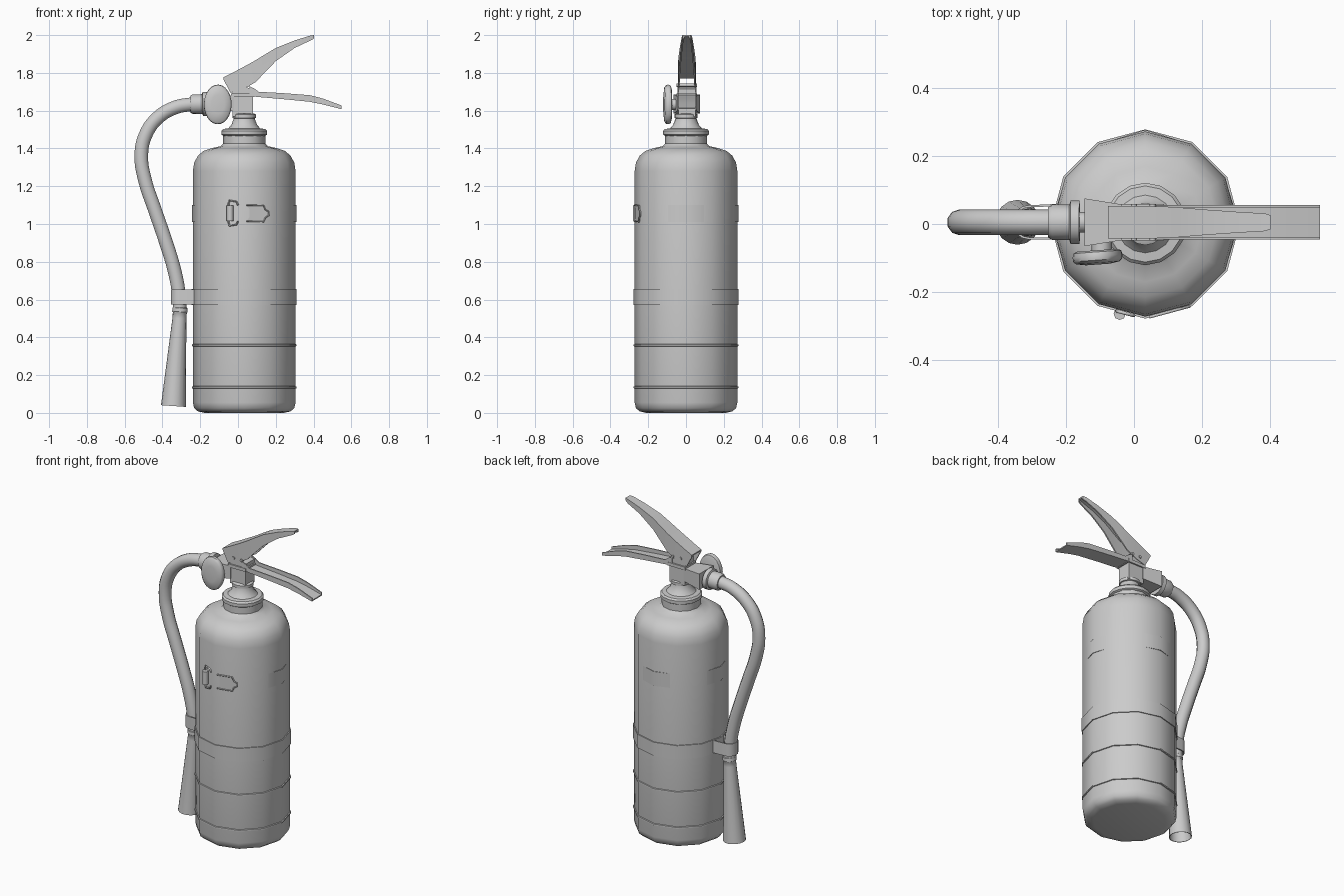
import bpy, bmesh, math
from mathutils import Vector

if "Cube" in bpy.data.objects:
    bpy.data.objects.remove(bpy.data.objects["Cube"])

grey = bpy.data.materials.new("plain grey")
grey.use_nodes = True
grey.diffuse_color = (0.6, 0.6, 0.6, 1)
grey.node_tree.nodes["Principled BSDF"].inputs["Base Color"].default_value = (0.6, 0.6, 0.6, 1)

AXIS_X = 0.033   # tank axis
HOSE_Y = 0.005   # lever and hose centre plane


def finish(obj, angle=40):
    obj.data.materials.append(grey)
    bpy.ops.object.select_all(action='DESELECT')
    obj.select_set(True)
    bpy.context.view_layer.objects.active = obj
    bpy.ops.object.shade_smooth_by_angle(angle=math.radians(angle))
    return obj


def loft(name, rings, caps=True, loop=False, angle=40):
    """Skin a list of equal closed rings of points."""
    bm = bmesh.new()
    rows = [[bm.verts.new(p) for p in ring] for ring in rings]
    n = len(rows[0])
    pairs = list(zip(rows, rows[1:])) + ([(rows[-1], rows[0])] if loop else [])
    for a, b in pairs:
        for i in range(n):
            j = (i + 1) % n
            bm.faces.new((a[i], a[j], b[j], b[i]))
    if caps and not loop:
        bm.faces.new(rows[0])
        bm.faces.new(rows[-1])
    bmesh.ops.recalc_face_normals(bm, faces=bm.faces)
    mesh = bpy.data.meshes.new(name)
    bm.to_mesh(mesh)
    bm.free()
    obj = bpy.data.objects.new(name, mesh)
    bpy.context.collection.objects.link(obj)
    return finish(obj, angle)


def lathe(name, profile, origin=(AXIS_X, 0, 0), axis=(0, 0, 1), seg=12, squash=1, loop=False):
    """Turn (radius, height) points about an axis; squash narrows it along x."""
    q = Vector((0, 0, 1)).rotation_difference(Vector(axis).normalized())
    rings = []
    for r, h in profile:
        turn = [math.tau * i / seg for i in range(seg)]
        pts = [q @ Vector((r * math.cos(t), r * math.sin(t), h)) for t in turn]
        rings.append([Vector(origin) + Vector((p.x * squash, p.y, p.z)) for p in pts])
    return loft(name, rings, loop=loop)


def band(name, radius, low, high, thick):
    return lathe(name, [(radius - thick, low), (radius, low), (radius, high),
                        (radius - thick, high)], loop=True)


def tube(name, points, radius, cyclic=False, bezier=False, steps=2):
    curve = bpy.data.curves.new(name, 'CURVE')
    curve.dimensions = '3D'
    curve.bevel_depth = radius
    curve.bevel_resolution = steps
    curve.use_fill_caps = True
    curve.resolution_u = 5
    spline = curve.splines.new('BEZIER' if bezier else 'POLY')
    if bezier:
        spline.bezier_points.add(len(points) - 1)
        for bp, p in zip(spline.bezier_points, points):
            bp.co = p
            bp.handle_left_type = bp.handle_right_type = 'AUTO'
    else:
        spline.points.add(len(points) - 1)
        for sp, p in zip(spline.points, points):
            sp.co = (*p, 1)
    spline.use_cyclic_u = cyclic
    temp = bpy.data.objects.new(name, curve)
    bpy.context.collection.objects.link(temp)
    bpy.context.view_layer.update()
    mesh = bpy.data.meshes.new_from_object(temp.evaluated_get(bpy.context.evaluated_depsgraph_get()))
    bpy.data.objects.remove(temp)
    mesh.materials.clear()
    obj = bpy.data.objects.new(name, mesh)
    bpy.context.collection.objects.link(obj)
    return finish(obj, 60)


def channel(name, stations, wall, open_up):
    """U-shaped pressed strip; stations are (x, low, high, half width)."""
    rings = []
    for x, low, high, w in stations:
        rim, web = (high, low) if open_up else (low, high)
        inner = web + wall * (1 if open_up else -1)
        yz = [(-w, rim), (-w, web), (w, web), (w, rim), (w - wall, rim),
              (w - wall, inner), (wall - w, inner), (wall - w, rim)]
        rings.append([(x, HOSE_Y + y, z) for y, z in yz])
    return loft(name, rings)


# Tank with rounded shoulder and base
lathe("tank", [(0.21, 0.0), (0.245, 0.008), (0.265, 0.025), (0.272, 0.055), (0.272, 0.6),
               (0.272, 1.28), (0.265, 1.325), (0.245, 1.362), (0.215, 1.387), (0.17, 1.402),
               (0.125, 1.412), (0.112, 1.425), (0.112, 1.47)])

# Raised hoops and straps
for i, z in enumerate((0.135, 0.358)):
    lathe(f"tank_hoop_{i + 1}", [(0.268, z - 0.008), (0.277, z - 0.004),
                                 (0.277, z + 0.004), (0.268, z + 0.008)])
band("hose_strap", 0.278, 0.57, 0.655, 0.012)
upper = band("upper_strap", 0.27, 1.01, 1.1, 0.01)
for v in upper.data.vertices:      # strap bulges at the sides and back only
    dx, dy = v.co.x - AXIS_X, v.co.y
    if abs(dx) > 0.25 or dy > 0.25:
        v.co.x, v.co.y = AXIS_X + dx * 1.025, dy * 1.025

# Neck collar, cone and ring
lathe("neck_collar", [(0.108, 1.465), (0.121, 1.473), (0.121, 1.493), (0.112, 1.503), (0.085, 1.506),
                      (0.068, 1.525), (0.055, 1.56), (0.055, 1.575)], seg=16)
lathe("neck_ring", [(0.05, 1.557), (0.062, 1.562), (0.062, 1.58), (0.05, 1.586)], seg=16)


# Valve block: column under the levers and flared outlet to the hose
def block(name, stations):
    return loft(name, [[(x, HOSE_Y - w, lo), (x, HOSE_Y + w, lo), (x, HOSE_Y + w, hi),
                        (x, HOSE_Y - w, hi)] for x, lo, hi, w in stations], angle=20)


block("valve_column", [(-0.028, 1.57, 1.74, 0.045), (0.08, 1.57, 1.715, 0.045)])
block("valve_lip", [(-0.036, 1.672, 1.692, 0.054), (0.088, 1.672, 1.692, 0.054)])
block("valve_outlet", [(-0.145, 1.585, 1.685, 0.07), (-0.02, 1.6, 1.68, 0.05)])
for i, (x, z) in enumerate(((0.0, 1.735), (0.055, 1.735))):
    tube(f"lever_pin_{i + 1}", [(x, HOSE_Y - 0.054, z), (x, HOSE_Y + 0.054, z)], 0.009)

# Levers
channel("upper_lever", [(-0.077, 1.765, 1.777, 0.048), (-0.04, 1.695, 1.795, 0.048),
                        (0.03, 1.715, 1.832, 0.048), (0.095, 1.752, 1.868, 0.046),
                        (0.13, 1.79, 1.89, 0.044), (0.2, 1.862, 1.932, 0.038),
                        (0.3, 1.932, 1.972, 0.031), (0.385, 1.972, 1.998, 0.026),
                        (0.403, 1.982, 2.0, 0.02)], 0.008, False)
channel("lower_lever", [(0.06, 1.675, 1.73, 0.051), (0.085, 1.675, 1.718, 0.051),
                        (0.11, 1.672, 1.7, 0.051), (0.25, 1.66, 1.692, 0.051),
                        (0.38, 1.647, 1.682, 0.051), (0.45, 1.633, 1.664, 0.051),
                        (0.547, 1.608, 1.628, 0.051)], 0.007, True)

# Pressure gauge, an oval dial on a short stem
lathe("gauge", [(0.085, -0.021), (0.1, -0.016), (0.105, -0.004), (0.103, 0.008), (0.092, 0.016),
                (0.05, 0.021)], (-0.107, -0.098, 1.633), (0.05, -1, 0), 24, squash=0.7)
tube("gauge_stem", [(-0.095, -0.085, 1.633), (-0.095, -0.03, 1.633)], 0.03, steps=3)

# Hose coupling and hose
lathe("hose_coupling", [(0.03, 0), (0.03, 0.02), (0.064, 0.02), (0.064, 0.046), (0.052, 0.05),
                        (0.052, 0.1), (0.045, 0.112)],
      (-0.14, HOSE_Y, 1.636), (-1, 0, -0.02), 16)
path = [(-0.24, 1.635), (-0.33, 1.618), (-0.425, 1.562), (-0.49, 1.47), (-0.512, 1.36),
        (-0.492, 1.23), (-0.442, 1.08), (-0.387, 0.92), (-0.338, 0.76), (-0.312, 0.62), (-0.308, 0.53)]
tube("hose", [(x, HOSE_Y, z) for x, z in path], 0.038, bezier=True, steps=3)

# Hollow nozzle horn and its collar
lathe("nozzle", [(0.034, 0), (0.04, 0.005), (0.041, 0.025), (0.037, 0.03), (0.037, 0.06),
                 (0.066, 0.525), (0.062, 0.525), (0.03, 0.09)],
      (-0.306, HOSE_Y, 0.56), (-0.036, 0, -0.525), 16)

# Clip that wraps the hose
arc = [(-0.312 - 0.044 * math.sin(t), HOSE_Y + 0.05 * math.cos(t))
       for t in (math.pi * i / 8 for i in range(9))]
outline = [(-0.225, HOSE_Y + 0.054)] + arc + [(-0.225, HOSE_Y - 0.05)]
clip = [[(x, y, 0.575), (x, y, 0.653),
         (x + 0.004, HOSE_Y + (y - HOSE_Y) * 0.88, 0.653),
         (x + 0.004, HOSE_Y + (y - HOSE_Y) * 0.88, 0.575)] for x, y in outline]
loft("hose_clip", clip)


# Front buckle: wire bail, roller and catch plate lying on the tank
def on_tank(x, z, lift):
    return (x, -0.272 + 0.268 * abs(x - AXIS_X) - lift, z)


tube("buckle_roller", [on_tank(-0.042, 1.015, 0.012), on_tank(-0.042, 1.098, 0.012)], 0.018)
bail = [(0.0, 1.1), (-0.008, 1.118), (-0.045, 1.125), (-0.05, 1.105),
        (-0.05, 1.01), (-0.045, 0.99), (-0.008, 0.997), (0.0, 1.015)]
tube("buckle_bail", [on_tank(x, z, 0.006) for x, z in bail], 0.005, steps=1)
catch = [(0.045, 1.1), (0.135, 1.098), (0.145, 1.075), (0.163, 1.065), (0.163, 1.045),
         (0.145, 1.035), (0.135, 1.012), (0.045, 1.015), (0.06, 1.035), (0.06, 1.08)]
loft("catch_plate", [[on_tank(x, z, lift) for x, z in catch] for lift in (0, 0.005)])
tube("catch_rim", [on_tank(x, z, 0.005) for x, z in catch[:8]], 0.004, steps=1)
